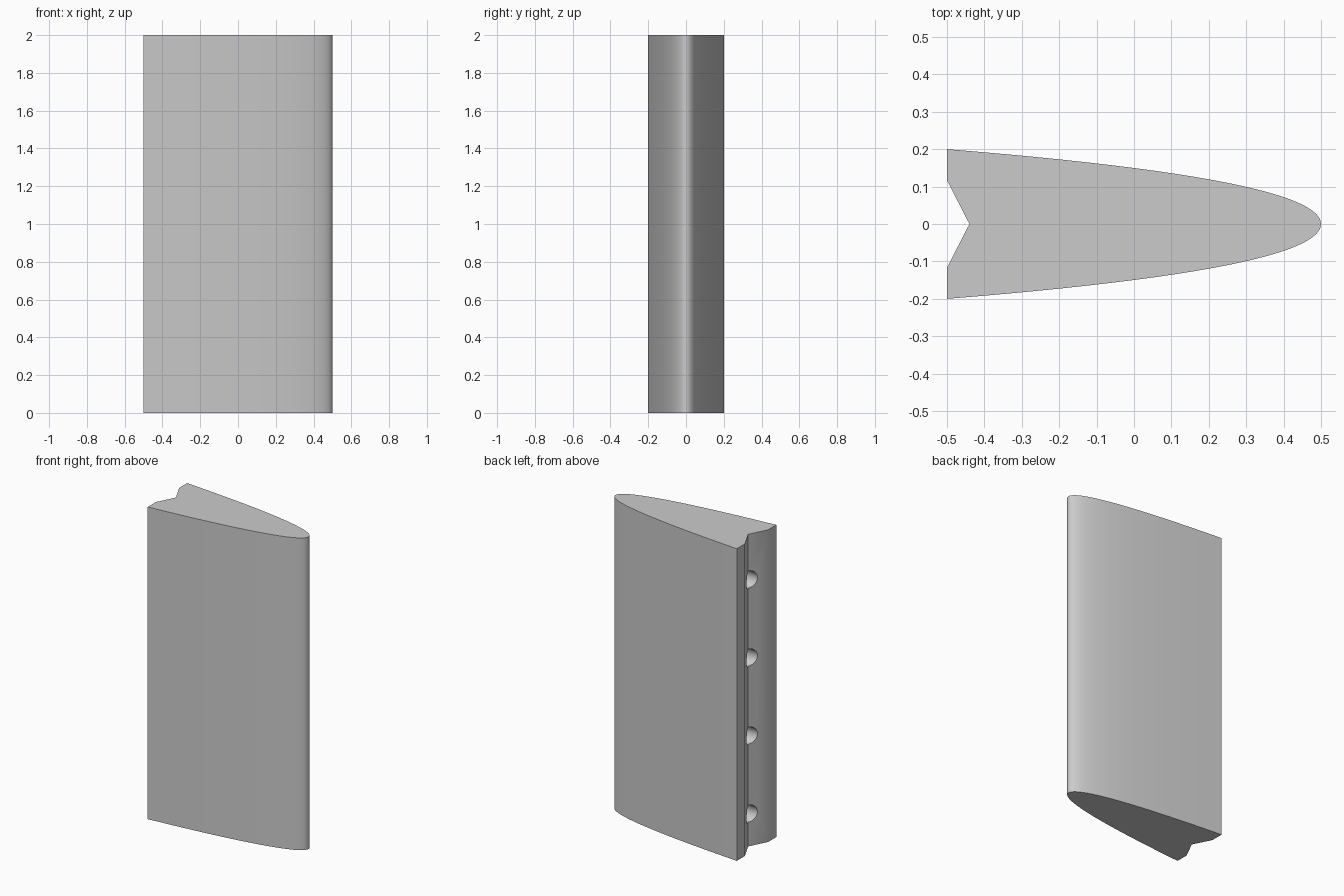
import bpy
import math

cube = bpy.data.objects.get("Cube")
if cube:
    bpy.data.objects.remove(cube, do_unlink=True)

HEIGHT = 2.0
STEPS = 24

grey = bpy.data.materials.new("plain_grey")
grey.use_nodes = True
colour = (0.6, 0.6, 0.6, 1)
grey.diffuse_color = colour
grey.node_tree.nodes["Principled BSDF"].inputs["Base Color"].default_value = colour


def half_width(u):
    # quadratic curve from the rounded nose (u = 0) to the blunt tail (u = 1)
    return 0.2 * u * u + 0.24 * u * (1 - u)


# Fin outline: tail on one side, round the nose, back to the tail, then the notch
outline = []
for i in range(-STEPS, STEPS + 1):
    u = abs(i) / STEPS
    outline.append((0.5 - u * u, math.copysign(half_width(u), i)))
outline += [(-0.5, 0.117), (-0.44, 0), (-0.5, -0.117)]

# Extruded body
n = len(outline)
verts = [(x, y, z) for z in (0, HEIGHT) for x, y in outline]
faces = [(i, (i + 1) % n, (i + 1) % n + n, i + n) for i in range(n)]
faces += [tuple(reversed(range(n))), tuple(range(n, 2 * n))]
mesh = bpy.data.meshes.new("fin_body")
mesh.from_pydata(verts, [], faces)
mesh.materials.append(grey)
body = bpy.data.objects.new("fin_body", mesh)
bpy.context.collection.objects.link(body)

# Row of blind holes drilled into the notch
for k in range(4):
    bpy.ops.mesh.primitive_cylinder_add(
        vertices=32, radius=0.055, depth=0.25,
        location=(-0.43, 0, 0.21 + 0.5 * k), rotation=(0, math.pi / 2, 0))
    cutter = bpy.context.object
    cutter.name = f"hole_cutter_{k + 1}"
    cutter.data.materials.append(grey)
    cutter.hide_render = True
    cutter.hide_set(True)
    cut = body.modifiers.new(f"hole_{k + 1}", "BOOLEAN")
    cut.operation = "DIFFERENCE"
    cut.solver = "EXACT"
    cut.object = cutter

# Apply the cuts, then smooth the curved skin
bpy.ops.object.select_all(action="DESELECT")
body.select_set(True)
bpy.context.view_layer.objects.active = body
for name in [m.name for m in body.modifiers]:
    bpy.ops.object.modifier_apply(modifier=name)
bpy.ops.object.shade_smooth_by_angle(angle=math.radians(30))
for obj in [o for o in bpy.data.objects if o.name.startswith("hole_cutter")]:
    bpy.data.objects.remove(obj, do_unlink=True)
